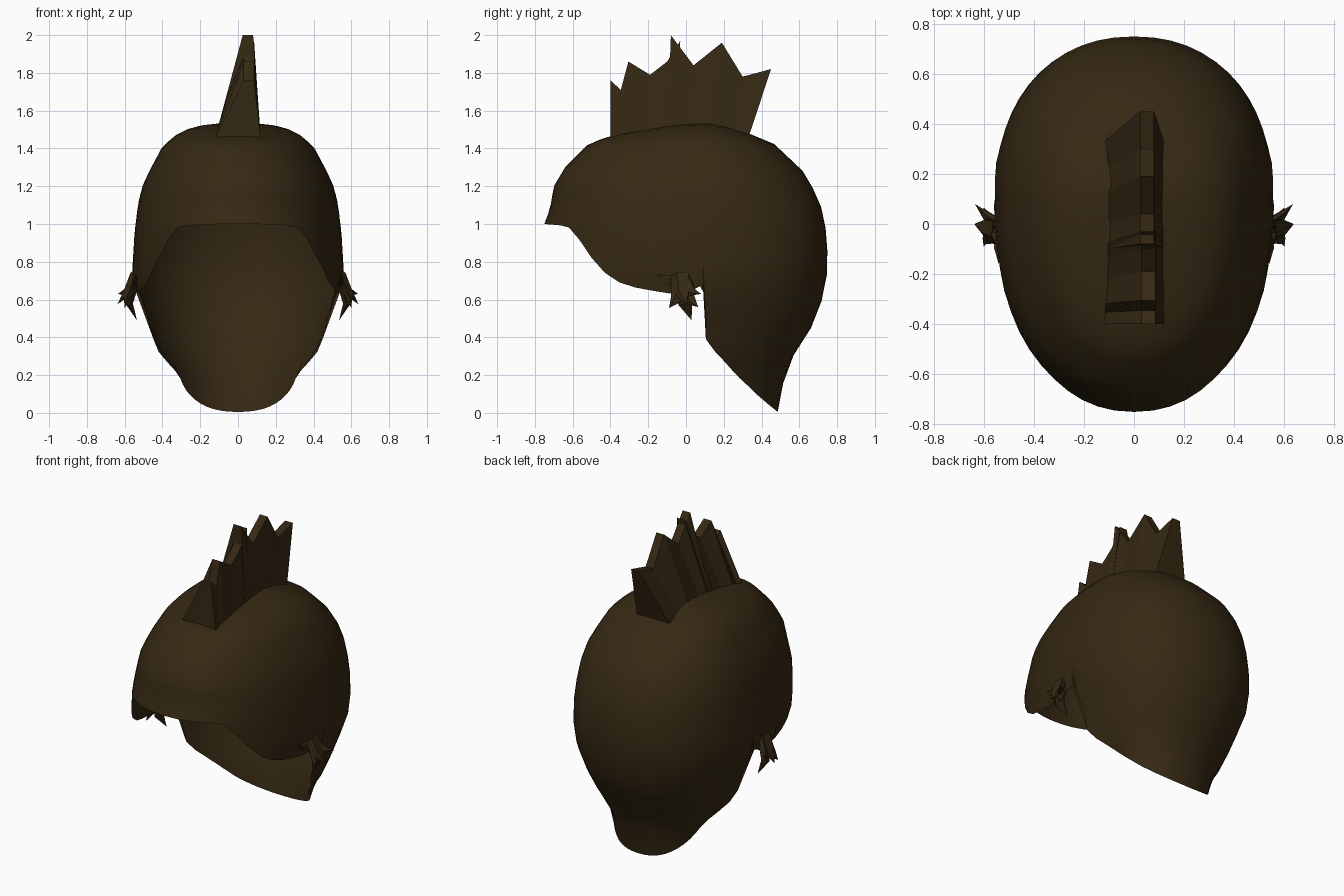
import bpy, bmesh, math
from mathutils import Vector

if "Cube" in bpy.data.objects:
    bpy.data.objects.remove(bpy.data.objects["Cube"])

hair = bpy.data.materials.new("dark brown")
hair.diffuse_color = (0.036, 0.0215, 0.0065, 1)
hair.use_nodes = True
hair.node_tree.nodes["Principled BSDF"].inputs["Base Color"].default_value = hair.diffuse_color

def lerp(table, v):
    if v <= table[0][0]:
        return table[0][1]
    for (a, p), (b, q) in zip(table, table[1:]):
        if v <= b:
            return p + (q - p) * (v - a) / (b - a)
    return table[-1][1]

def finish(bm, name, mirror=False, smooth=None):
    me = bpy.data.meshes.new(name)
    bm.to_mesh(me)
    bm.free()
    me.materials.append(hair)
    ob = bpy.data.objects.new(name, me)
    bpy.context.collection.objects.link(ob)
    if mirror:
        m = ob.modifiers.new("mirror", 'MIRROR')
        m.merge_threshold = 0.002
    if smooth:
        bpy.ops.object.select_all(action='DESELECT')
        bpy.context.view_layer.objects.active = ob
        ob.select_set(True)
        bpy.ops.object.shade_smooth_by_angle(angle=math.radians(smooth))
    return ob

# Hair shell: half width, front and back reach by height
TOP, CY, P = 1.54, 0.1, 2.2
WIDTH = [(0, .36), (.05, .34), (.2, .33), (.32, .42), (.36, .44), (.5, .475), (.64, .54),
         (.75, .56), (.95, .548), (1.1, .53), (1.19, .51), (1.26, .48), (1.41, .4),
         (1.47, .33), (1.51, .25), (1.53, .15), (1.54, 0)]
FRONT = [(1.0, -.75), (1.08, -.72), (1.2, -.7), (1.3, -.64), (1.42, -.52),
         (1.47, -.4), (1.52, -.1), (1.54, .1)]
BACK = [(0, .485), (.1, .495), (.29, .56), (.51, .7), (.72, .745), (.92, .75),
        (1.08, .72), (1.26, .64), (1.43, .46), (1.48, .33), (1.52, .2), (1.54, .1)]
# Lower edge height by position from front (-1) to back (1)
EDGE = [(-1, 1.0), (-.86, .99), (-.82, .965), (-.705, .82), (-.59, .71), (-.47, .67),
        (-.35, .65), (-.2, .63), (-.1, .64), (-.03, .67), (-.01, .64), (.01, .39),
        (.1, .33), (.386, .2), (.625, .12), (.846, .05), (1, .005)]

def shell_point(s, z):
    reach = (lerp(BACK, z) - CY) if s > 0 else (CY - lerp(FRONT, z))
    x = lerp(WIDTH, z) * max(0, 1 - abs(s) ** P) ** (1 / P)
    return (x, CY + reach * s, z)

bm = bmesh.new()
N, ROWS = 14, 16
side = [math.sin(math.pi / 2 * i / N) for i in range(1, N + 1)]
stations = [-s for s in reversed(side)] + [-.03, -.01, .01] + side
grid = []
for s in stations:
    low = lerp(EDGE, s)
    grid.append([bm.verts.new(shell_point(s, low + (TOP - low) * math.sin(math.pi / 2 * j / ROWS)))
                 for j in range(ROWS + 1)])
for a, b in zip(grid, grid[1:]):
    for j in range(ROWS):
        bm.faces.new((a[j], b[j], b[j + 1], a[j + 1]))
bmesh.ops.remove_doubles(bm, verts=bm.verts, dist=0.0015)
finish(bm, "hair_shell", True, 50)

# Upright spiky crest in two overlapping pieces
def crest(name, tops, y0, y1, xl, xr):
    bm = bmesh.new()
    first, last = tops[0][0], tops[-1][0]
    rows = []
    for y, z in tops:
        yb = y0 + (y1 - y0) * (y - first) / (last - first)
        rows.append([bm.verts.new(c) for c in
                     ((-.12, yb, 1.46), (xl, y, z), (xr, y, z), (.12, yb, 1.455))])
    for a, b in zip(rows, rows[1:]):
        for k in range(3):
            bm.faces.new((a[k], a[k + 1], b[k + 1], b[k]))
    bm.faces.new(rows[0])
    bm.faces.new(rows[-1][::-1])
    bmesh.ops.recalc_face_normals(bm, faces=bm.faces)
    finish(bm, name)

crest("front_crest", [(-.4, 1.76), (-.345, 1.71), (-.305, 1.86), (-.19, 1.79), (-.1, 1.86),
                      (-.03, 1.97)], -.4, -.08, .03, .085)
crest("rear_crest", [(-.08, 2.0), (.04, 1.84), (.19, 1.96), (.3, 1.78), (.45, 1.82)],
      -.1, .33, .025, .08)

# Flicked sideburn locks: bent tapering tubes ending in points
def lock(bm, root, bend, tip, r):
    pts = [Vector(p) for p in (root, bend, tip)]
    rings = []
    for p, rad in zip(pts[:2], (r, r * .8)):
        d = (pts[2] - pts[0]).normalized()
        u = d.cross(Vector((1, 0, 0))).normalized()
        v = d.cross(u)
        rings.append([bm.verts.new(p + rad * (u * math.cos(t * math.tau / 5)
                                              + v * .5 * math.sin(t * math.tau / 5))) for t in range(5)])
    end = bm.verts.new(pts[2])
    for k in range(5):
        n = (k + 1) % 5
        bm.faces.new((rings[0][k], rings[0][n], rings[1][n], rings[1][k]))
        bm.faces.new((rings[1][k], rings[1][n], end))

bm = bmesh.new()
lock(bm, (.545, -.03, .73), (.585, -.02, .64), (.638, 0, .575), .06)
lock(bm, (.55, 0, .7), (.59, .03, .64), (.635, .08, .63), .035)
lock(bm, (.55, -.02, .68), (.575, 0, .58), (.535, .03, .49), .05)
lock(bm, (.55, -.04, .69), (.59, -.05, .6), (.6, -.09, .555), .04)
lock(bm, (.55, 0, .66), (.59, .03, .59), (.6, .065, .56), .035)
lock(bm, (.54, -.06, .7), (.545, -.1, .7), (.54, -.16, .73), .035)
bmesh.ops.recalc_face_normals(bm, faces=bm.faces)
finish(bm, "sideburn_locks", True, 40)
